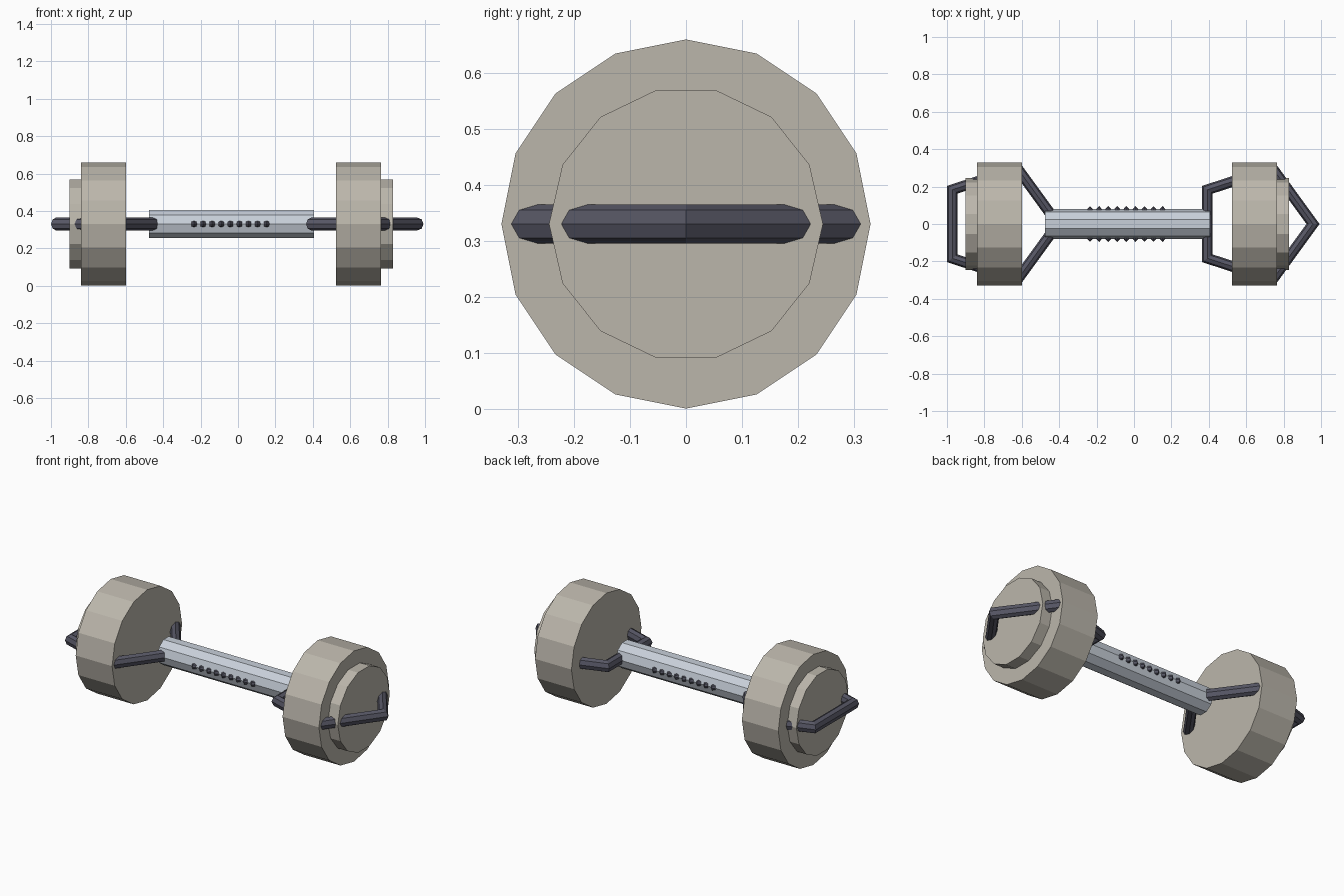
import bpy
from math import pi

cube = bpy.data.objects.get("Cube")
if cube:
    bpy.data.objects.remove(cube, do_unlink=True)

AXIS_Z = 0.33


def material(name, rgb):
    mat = bpy.data.materials.new(name)
    mat.use_nodes = True
    mat.diffuse_color = (*rgb, 1)
    mat.node_tree.nodes["Principled BSDF"].inputs["Base Color"].default_value = (*rgb, 1)
    return mat


stone = material("warm grey stone", (0.50, 0.47, 0.41))
steel = material("pale steel", (0.58, 0.63, 0.70))
iron = material("dark iron", (0.095, 0.095, 0.13))


def finish(name, mat):
    obj = bpy.context.object
    obj.name = name
    obj.data.materials.append(mat)
    return obj


def x_cylinder(name, mat, x0, x1, radius, sides):
    """Faceted cylinder along x with a corner on the y axis."""
    bpy.ops.mesh.primitive_cylinder_add(
        vertices=sides, radius=radius, depth=x1 - x0,
        location=((x0 + x1) / 2, 0, AXIS_Z), rotation=(0, pi / 2, 0))
    obj = finish(name, mat)
    bpy.ops.object.transform_apply(location=False, rotation=True, scale=True)
    return obj


# Handle
x_cylinder("handle", steel, -0.475, 0.405, 0.08, 10)

# Weights: big disc, smaller outer disc, five-sided frame piercing both
ends = (("right", -0.84, -0.60, -0.90, -0.83, -0.719),
        ("left", 0.525, 0.765, 0.755, 0.83, 0.645))
for side, big0, big1, small0, small1, frame_x in ends:
    x_cylinder(side + "_weight", stone, big0, big1, 0.33, 16)
    x_cylinder(side + "_weight_cap", stone, small0, small1, 0.245, 14)
    bpy.ops.mesh.primitive_torus_add(
        major_segments=5, minor_segments=8, major_radius=0.312,
        minor_radius=0.035, location=(frame_x, 0, AXIS_Z))
    finish(side + "_frame", iron)

# Grip studs along the front and back of the handle
for side, y in (("front", -0.075), ("back", 0.075)):
    for i in range(9):
        bpy.ops.mesh.primitive_uv_sphere_add(
            segments=4, ring_count=4, radius=1,
            location=(-0.235 + 0.0485 * i, y, AXIS_Z))
        stud = finish(f"{side}_grip_stud_{i + 1}", iron)
        stud.scale = (0.02, 0.021, 0.017)

# Turn one handle corner onto the front and back lines
handle = bpy.data.objects["handle"]
for poly in handle.data.polygons:
    poly.use_smooth = False
